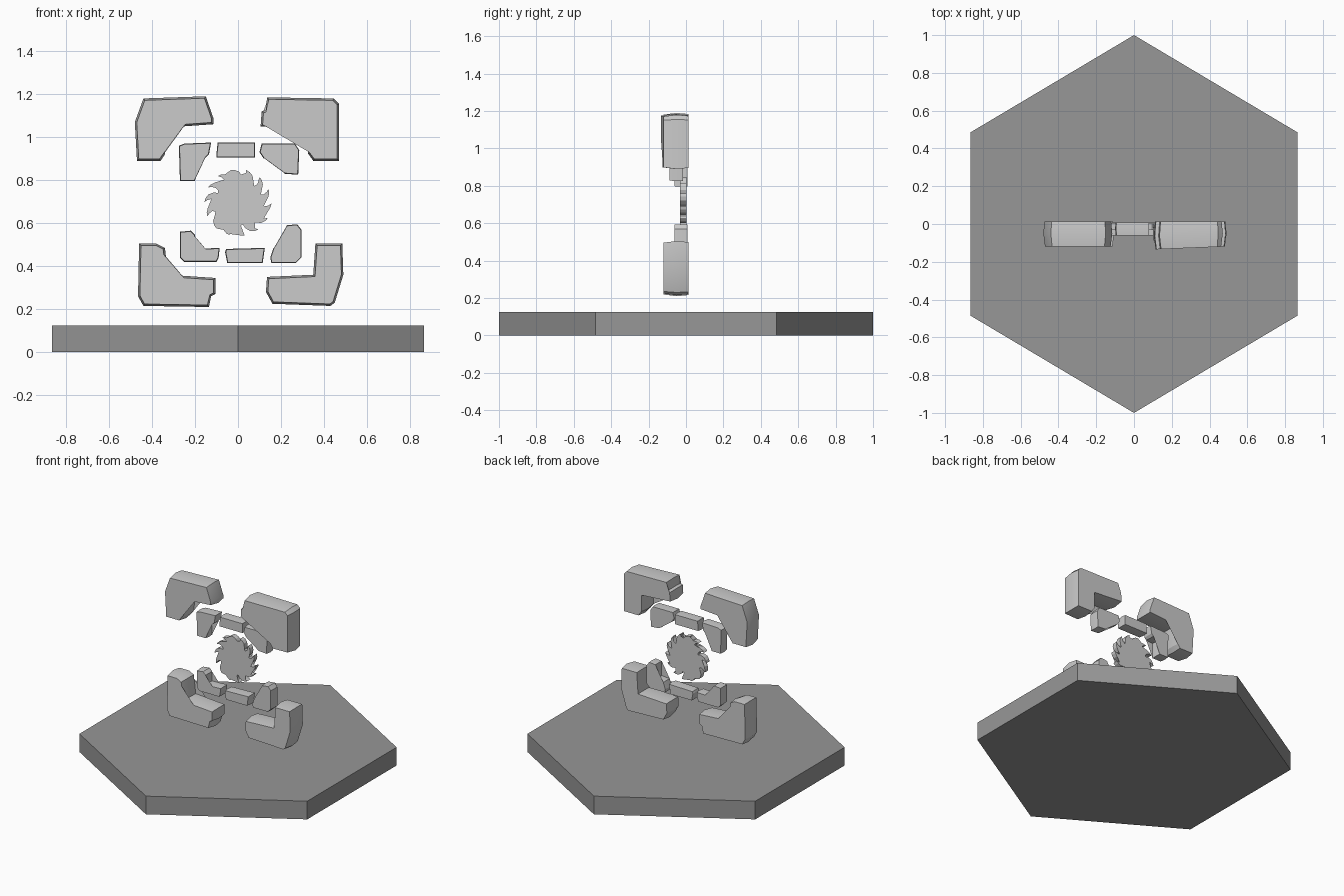
import bpy, bmesh, math

if "Cube" in bpy.data.objects:
    bpy.data.objects.remove(bpy.data.objects["Cube"])


def material(name, v):
    m = bpy.data.materials.new(name)
    m.diffuse_color = (v, v, v, 1)
    m.use_nodes = True
    m.node_tree.nodes["Principled BSDF"].inputs["Base Color"].default_value = m.diffuse_color
    return m


STONE = material("light grey stone", 0.60)
BASE = material("dark grey base", 0.31)


def offset(pts, d):
    """Shrink a closed outline by d with mitred corners."""
    n = len(pts)
    area = sum(pts[i][0] * pts[(i + 1) % n][1] - pts[(i + 1) % n][0] * pts[i][1] for i in range(n))
    s = 1 if area > 0 else -1
    out = []
    for i, (x, z) in enumerate(pts):
        (px, pz), (qx, qz) = pts[i - 1], pts[(i + 1) % n]
        a = math.hypot(x - px, z - pz)
        b = math.hypot(qx - x, qz - z)
        n1 = (-(z - pz) / a * s, (x - px) / a * s)
        n2 = (-(qz - z) / b * s, (qx - x) / b * s)
        k = d / max(0.5, 1 + n1[0] * n2[0] + n1[1] * n2[1])
        out.append((x + (n1[0] + n2[0]) * k, z + (n1[1] + n2[1]) * k))
    return out


def loft(name, pts, rings, mat, smooth=True, lean=0):
    """Stack inset copies of an x-z outline along y; lean pushes the inner front end forward."""
    bm = bmesh.new()
    loops = []
    for i, (y, d) in enumerate(rings):
        f = lean if i < 2 else 0
        loops.append([bm.verts.new((x, y + f * (x - 0.47), z)) for x, z in offset(pts, d)])
    n = len(pts)
    for a, b in zip(loops, loops[1:]):
        for i in range(n):
            bm.faces.new((a[i], a[(i + 1) % n], b[(i + 1) % n], b[i]))
    caps = [bm.faces.new(loops[0]), bm.faces.new(loops[-1])]
    bmesh.ops.triangulate(bm, faces=caps)
    bmesh.ops.recalc_face_normals(bm, faces=bm.faces)
    me = bpy.data.meshes.new(name)
    bm.to_mesh(me)
    bm.free()
    ob = bpy.data.objects.new(name, me)
    bpy.context.collection.objects.link(ob)
    me.materials.append(mat)
    if smooth:
        bpy.ops.object.select_all(action='DESELECT')
        ob.select_set(True)
        bpy.context.view_layer.objects.active = ob
        bpy.ops.object.shade_smooth_by_angle(angle=math.radians(25))
    return ob


def cm(pts):
    return [(x / 100, z / 100) for x, z in pts]


# Hexagonal base
bpy.ops.mesh.primitive_cylinder_add(vertices=6, radius=1, depth=0.125, location=(0, 0, 0.0625))
base = bpy.context.object
base.name = "hex_base"
base.data.materials.append(BASE)
for v in base.data.vertices:
    if abs(v.co.y) < 0.9:
        v.co.y *= 0.97

# Large floating corner blocks
large = {
    "large_corner_top_left": [(-44, 118), (-15, 119), (-11.5, 109), (-11.5, 106), (-32.5, 104.5),
                              (-34, 92), (-36, 89), (-47, 89), (-48, 107)],
    "large_corner_top_right": [(13.5, 118.5), (44.5, 118), (47, 115.5), (47, 89), (35, 89), (32.5, 92.5),
                               (32.5, 103.5), (10.5, 105), (11, 112), (13, 112.5)],
    "large_corner_bottom_left": [(-46, 50.5), (-38, 50.5), (-34, 48.5), (-32.5, 36), (-10.5, 34.5),
                                 (-10.5, 27), (-12.5, 26), (-13.5, 21), (-44, 21.5), (-46.5, 26)],
    "large_corner_bottom_right": [(36, 50.5), (48.5, 50.5), (49, 36), (45, 23), (43, 21.5), (16, 22.5),
                                  (13, 28), (13.5, 35), (35, 36)],
}
for name, pts in large.items():
    loft(name, cm(pts), [(-0.12, 0.009), (-0.05, 0), (0.013, 0.006)], STONE,
         lean=0.04 if name.endswith("top_right") else 0)

# Small inner frame: corners and bars, each with its own front and back depth
small = {
    "small_corner_top_left": [(-25, 97), (-12.5, 97.5), (-13.5, 92), (-15, 90.5), (-20, 90), (-20, 79.5),
                              (-27, 79.5), (-27.5, 96)],
    "top_bar": [(-9.5, 97.5), (8, 97.5), (8, 90.5), (-10, 90.5), (-10, 92.5)],
    "small_corner_top_right": [(11, 97), (26.5, 97), (28.5, 94), (28, 82.5), (21.5, 83), (21.5, 89.5),
                               (12, 90), (10, 93)],
    "small_corner_bottom_left": [(-27, 56), (-22, 56.5), (-20, 54.5), (-20, 48), (-8.5, 48.5), (-9, 44),
                                 (-10, 42), (-25, 42), (-27, 44)],
    "bottom_bar": [(-5.5, 48), (12.5, 48.5), (11.5, 41.5), (-5, 41.5), (-6, 46.5)],
    "small_corner_bottom_right": [(22.5, 59), (27.5, 59.5), (29.5, 57), (29.5, 44), (27, 41.5),
                                  (15.5, 41.5), (15, 44), (16.5, 48.5), (22.5, 49)],
}
for name, pts in small.items():
    shift = -0.025 if name.endswith("top_right") else 0
    loft(name, cm(pts), [(-0.062 + shift, 0.003), (-0.025 + shift, 0), (0.008 + shift, 0.002)], STONE)

# Central sun disc with swept teeth
TEETH = 14
tooth = [(0, .103), (.1, .122), (.4, .143), (.7, .153), (.95, .156), (.8, .143), (.7, .125), (.78, .108)]
sun = []
for k in range(TEETH):
    for t, r in tooth:
        a = (k + t) * math.tau / TEETH
        sun.append((r * math.cos(a), 0.695 + r * math.sin(a)))
loft("sun_disc", sun, [(-0.033, 0), (0.002, 0)], STONE, smooth=False)
